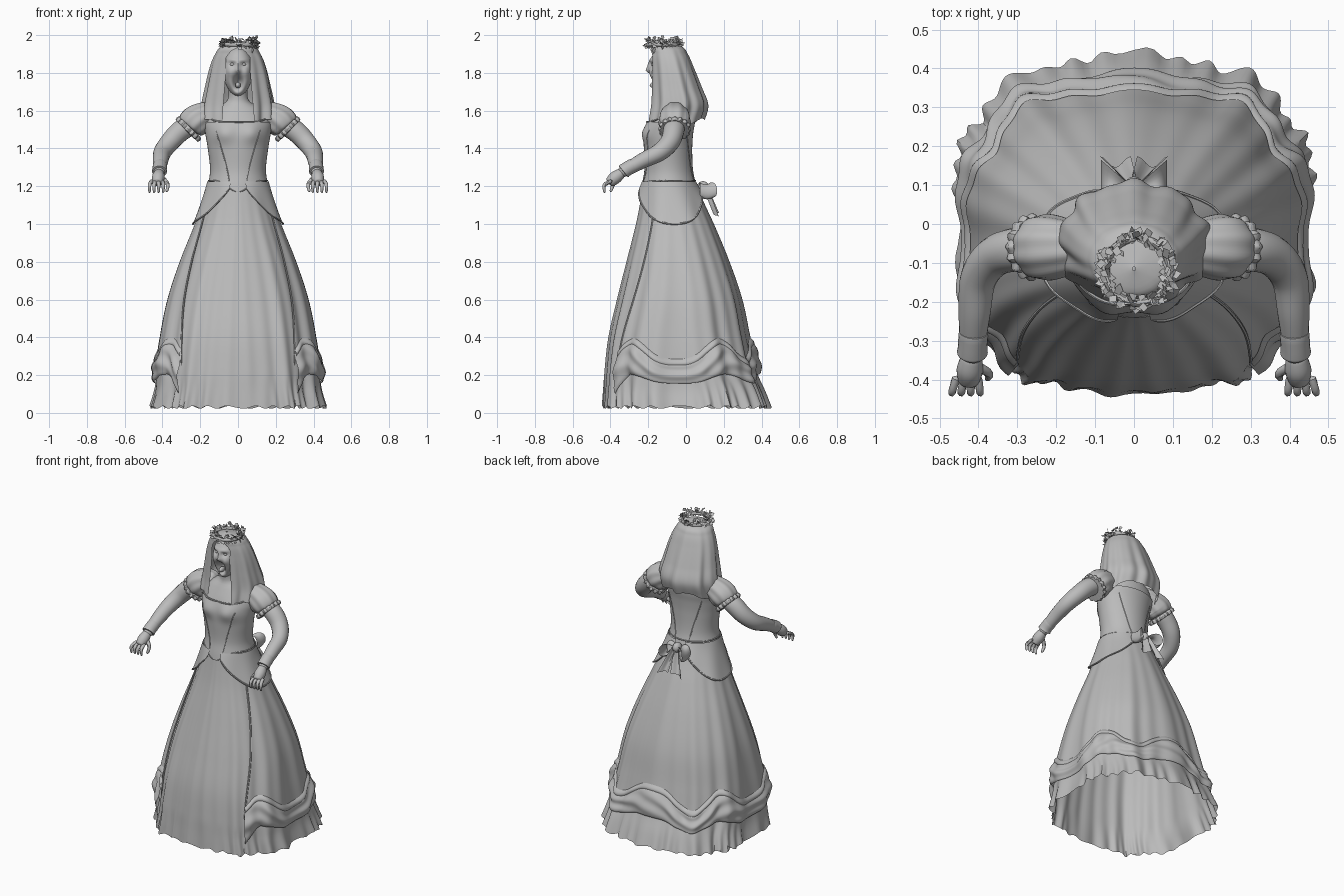
import bpy, bmesh, math, random
from math import sin, cos, pi, exp, radians
from mathutils import Vector

if "Cube" in bpy.data.objects:
    bpy.data.objects.remove(bpy.data.objects["Cube"])
random.seed(4)
SIDES = ((1, "left"), (-1, "right"))

grey = bpy.data.materials.new("plain grey")
grey.use_nodes = True
grey.diffuse_color = (0.5, 0.5, 0.5, 1)
grey.node_tree.nodes["Principled BSDF"].inputs["Base Color"].default_value = grey.diffuse_color
made = []


def finish(name, bm):
    bmesh.ops.remove_doubles(bm, verts=bm.verts, dist=0.00005)
    bmesh.ops.recalc_face_normals(bm, faces=bm.faces)
    mesh = bpy.data.meshes.new(name)
    bm.to_mesh(mesh)
    bm.free()
    mesh.materials.append(grey)
    obj = bpy.data.objects.new(name, mesh)
    bpy.context.collection.objects.link(obj)
    made.append(obj)


def surface(name, point, across, down):
    """Grid of quads from point(u, v), u and v running 0 to 1."""
    bm = bmesh.new()
    rows = [[bm.verts.new(point(i / across, j / down)) for i in range(across + 1)]
            for j in range(down + 1)]
    for a, b in zip(rows, rows[1:]):
        for i in range(across):
            bm.faces.new((a[i], a[i + 1], b[i + 1], b[i]))
    finish(name, bm)


def sample(rows, key):
    """Smooth interpolation through rows whose first item is the key."""
    key = min(max(key, rows[0][0]), rows[-1][0])
    k = next(i for i in range(len(rows) - 1) if key <= rows[i + 1][0])
    a, b = rows[k], rows[k + 1]
    before, after = rows[max(k - 1, 0)], rows[min(k + 2, len(rows) - 1)]
    span = b[0] - a[0]
    t = (key - a[0]) / span
    out = []
    for p, q, r, s in zip(before[1:], a[1:], b[1:], after[1:]):
        m = (r - p) / (b[0] - before[0]) * span
        n = (s - q) / (after[0] - a[0]) * span
        out.append(q + t * m + t * t * (3 * (r - q) - 2 * m - n) + t ** 3 * (2 * (q - r) + m + n))
    return out


def tube(name, stops, side=1, sides=12, steps=24, pleats=0, depth=0.0):
    """Round-ended sweep through (x, y, z, radius) stops."""
    rows = [(i / (len(stops) - 1), *s) for i, s in enumerate(stops)]

    def point(u, v):
        x, y, z, r = sample(rows, v)
        lo, hi = sample(rows, v - 0.02), sample(rows, v + 0.02)
        along = (Vector(hi[:3]) - Vector(lo[:3])).normalized()
        right = along.cross(Vector((0.3, 0.9, 0.2))).normalized()
        r *= max(0, 1 - abs(2 * v - 1) ** 14) ** 0.5 * (1 + depth * cos(pleats * 2 * pi * u))
        p = Vector((x, y, z)) + r * (cos(2 * pi * u) * right + sin(2 * pi * u) * along.cross(right))
        return Vector((p.x * side, p.y, p.z))
    surface(name, point, sides, steps)


def blob(name, place, size, sculpt=None):
    bm = bmesh.new()
    bmesh.ops.create_uvsphere(bm, u_segments=64, v_segments=48, radius=1)
    for v in bm.verts:
        v.co = Vector([c * s + p for c, s, p in zip(v.co, size, place)])
        if sculpt:
            v.co = sculpt(v.co)
    finish(name, bm)


def power(value, p):
    return math.copysign(abs(value) ** p, value)


# Figure cross-sections: height, half width, front, back
FIGURE = [(0.02, .465, -.44, .435), (0.12, .44, -.435, .4), (0.22, .43, -.43, .36),
          (0.4, .405, -.41, .32), (0.6, .365, -.365, .28), (0.8, .30, -.315, .215),
          (1.0, .22, -.265, .135), (1.1, .185, -.245, .09), (1.2, .155, -.228, .05),
          (1.28, .14, -.213, .03), (1.4, .152, -.215, .025), (1.48, .165, -.215, .03),
          (1.55, .17, -.195, .04), (1.61, .13, -.165, .03), (1.65, .06, -.145, -.03),
          (1.74, .05, -.15, -.04)]


def figure(angle, z, out=0.0, fold=1.0):
    """Point on the body or skirt, squarer towards the hem; angle runs from the back."""
    width, front, back = sample(FIGURE, z)
    low = min(max((1.2 - z) / 1.1, 0), 1)
    facing = cos(angle) < 0
    wave = fold * low * (0.010 * cos(10 * angle) + 0.006 * cos(22 * angle))
    wave -= fold * 0.02 * low * exp(-((abs(angle) - pi) / 0.06) ** 2)
    grow = out + wave
    x = (width + grow) * power(sin(angle), 1 - (.22 if facing else .27) * low)
    y = (front + back) / 2 + ((back - front) / 2 + grow) * power(cos(angle), 1 - (.42 if facing else .27) * low)
    if facing:
        x *= 1 - .07 * low * sin(2 * angle) ** 2
        y -= 0.02 * exp(-((abs(x) - .075) / .05) ** 2 - ((z - 1.48) / .05) ** 2)
    return Vector((x, y, z))


def piping(name, path, steps=24, radius=0.005):
    spots = [path(i / steps) for i in range(steps + 1)]
    tube(name, [(*p, radius) for p in spots], sides=6, steps=steps * 2)


def turn(u, half=pi):
    return (2 * u - 1) * half


# Underskirt with a ruffled hem
def underskirt(u, v):
    z = 1.22 - 1.19 * v
    frill = max(0, (0.2 - z) / 0.18)
    a = turn(u)
    p = figure(a, z, 0.009 * frill * sin(36 * a + 3 * sin(5 * a)) * min(1, 1.5 + cos(a)))
    p.z += 0.008 * frill * cos(31 * a + 1)
    return p


surface("underskirt", underskirt, 264, 50)


# Overskirt, open at the front, gathered into swags
def swag_top(a):
    return 0.32 + 0.055 * cos(6 * a)


def swag_low(a):
    return 0.18 + 0.025 * cos(6 * a) - 0.25 * max(0, abs(a) - 2.1)


def opening(z):
    return radians(142 - 22 * min(z / 1.1, 1))


def overskirt(u, v):
    bottom = swag_top(turn(u, opening(0.3))) - 0.02
    z = 1.2 + (bottom - 1.2) * v
    return figure(turn(u, opening(z)), z, 0.010)


def swag(u, v):
    a = turn(u, opening(0.25))
    z = swag_top(a) + (swag_low(a) - swag_top(a)) * v
    full = 0.8 + 0.2 * cos(6 * a)
    puff = 0.012 + 0.024 * sin(pi * v) ** .6 * full + 0.006 * sin(10 * v + 5 * sin(3 * a)) * sin(pi * v)
    return figure(a, z, puff)


surface("overskirt", overskirt, 160, 40)
surface("overskirt_swags", swag, 200, 24)
surface("swag_band", lambda u, v: figure(turn(u, opening(.3)), swag_top(turn(u, opening(.3))) + .02 - .045 * v,
                                         .012 + .012 * sin(pi * v)), 180, 8)
for side, word in SIDES:
    piping(word + "_overskirt_edge",
           lambda t: figure(side * opening(1.15 - .9 * t), 1.15 - .9 * t, .010), 24, .005)

# Torso, neck and fitted bodice with a pointed waist
surface("torso", lambda u, v: figure(turn(u), 1.74 - .54 * v), 64, 40)


def waist(a):
    return 1.23 - 0.06 * exp(-((abs(a) - pi) / 0.45) ** 2)


surface("bodice", lambda u, v: figure(turn(u), 1.54 + (waist(turn(u)) - 1.54) * v, .008, 0), 72, 24)
piping("waist_piping", lambda t: figure(turn(t), waist(turn(t)), .008, 0), 48, .004)
piping("neckline_trim", lambda t: figure(pi + turn(t, 1), 1.54 + .02 * (2 * t - 1) ** 4, .008), 24, .005)
for side, word in SIDES:
    for label, start, end in (("front", 2.4, 2.85), ("back", .75, .3)):
        piping(word + "_" + label + "_seam",
               lambda t: figure(side * (start + (end - start) * t), 1.5 - .28 * t, .008, 0), 16, .003)

    # Rounded hip flaps
    def hip_flap(u, v):
        edge = 1.19 - 0.19 * max(0, sin(pi * u)) ** 0.9
        z = 1.225 + (edge - 1.225) * v
        return figure(side * (2.9 - 2.7 * u), z, 0.014 + 0.008 * v + .004 * sin(22 * u) * v, 0)
    surface(word + "_hip_flap", hip_flap, 48, 14)
    piping(word + "_hip_flap_trim", lambda t: hip_flap(t, 1), 30, .005)

    # Puffed sleeves with frills
    tube(word + "_sleeve", [(.1, -.06, 1.59, .05), (.17, -.06, 1.575, .072), (.225, -.06, 1.545, .084),
                            (.26, -.06, 1.505, .075)], side, 60, 20, 9, .03)
    tube(word + "_sleeve_frill", [(.25, -.06, 1.515, .076), (.262, -.06, 1.503, .083),
                                  (.275, -.06, 1.49, .078)], side, 72, 8, 16, .06)

    # Arms, cuffs and clawing hands
    tube(word + "_arm", [(.22, -.06, 1.54, .055), (.3, -.065, 1.495, .056), (.36, -.085, 1.435, .052),
                         (.4, -.14, 1.38, .047), (.41, -.23, 1.335, .041), (.415, -.31, 1.29, .033),
                         (.418, -.36, 1.26, .026)], side, 20, 40)
    tube(word + "_cuff", [(.412, -.27, 1.315, .039), (.415, -.315, 1.29, .038), (.416, -.335, 1.275, .041)], side, 20, 12)
    tube(word + "_palm", [(.417, -.335, 1.275, .025), (.422, -.375, 1.245, .034), (.426, -.41, 1.215, .025)], side, 16)
    for k in range(4):
        x = .402 + .018 * k
        tip = x + .006 * (k - 1)
        tube(f"{word}_finger_{k + 1}", [(x, -.39, 1.23, .011), (tip, -.432, 1.205, .01),
                                        (tip, -.43, 1.163, .006)], side, 8, 14)
    tube(word + "_thumb", [(.402, -.365, 1.245, .013), (.373, -.385, 1.21, .011), (.378, -.4, 1.168, .007)], side, 8, 14)


# Head with a wide open mouth
def face(p):
    if p.y < -.12:
        def bump(x, z, w, h):
            return exp(-((abs(p.x) - x) / w) ** 2 - ((p.z - z) / h) ** 2)
        p.y += .014 * bump(.03, 1.845, .016, .012) - .008 * bump(.03, 1.868, .03, .01)
        p.y -= .015 * bump(0, 1.812, .013, .014) + .008 * bump(0, 1.84, .01, .025)
        p.y -= .009 * bump(.045, 1.805, .018, .022) + .016 * bump(0, 1.69, .03, .02)
        p.y += .06 * bump(0, 1.75, .024, .035)
    if p.z < 1.78:
        p.x *= 1 - 1.5 * (1.78 - p.z)
    return p


blob("head", (0, -.115, 1.805), (.08, .084, .13), face)
blob("tongue", (0, -.166, 1.735), (.014, .026, .016))
for side, word in SIDES:
    blob(word + "_eye", (.03 * side, -.174, 1.845), (.012, .009, .008))

# Veil, open around the face and draped over the shoulders
VEIL = [(1.48, .19, -.212, .06), (1.55, .192, -.208, .09), (1.63, .19, -.195, .11),
        (1.72, .173, -.19, .08), (1.83, .148, -.188, .038), (1.9, .12, -.188, .008),
        (1.94, .085, -.18, -.025), (1.96, .004, -.12, -.11)]


def veil(u, v):
    s = abs(2 * u - 1)
    z = 1.96 - (.42 + .01 * s + .022 * cos(9 * s + 2)) * v ** 1.3
    width, front, back = sample(VEIL, z)
    gap = (.064 + .08 * max(0, 1.8 - z)) * min(1, max(0, (1.93 - z) / .05)) ** .5
    a = turn(u, pi - math.asin(min(.85, gap / width)))
    fold = 1 + v * (.045 * cos(9 * a + .4) + .025 * sin(15 * a + 1))
    return Vector((width * fold * sin(a), (front + back) / 2 + (back - front) / 2 * fold * cos(a), z))


surface("veil", veil, 140, 60)

# Flower crown
tube("crown_band", [(.01 + .083 * sin(k * pi / 8), -.12 + .083 * cos(k * pi / 8), 1.95, .011)
                    for k in range(17)], steps=48, sides=8)
bm = bmesh.new()
for k in range(150):
    a = k * 2 * pi / 150
    root = Vector((.01 + .083 * sin(a), -.12 + .083 * cos(a), 1.952 + random.uniform(-.015, .025)))
    tip = Vector((sin(a) * random.uniform(-.6, 1), cos(a) * random.uniform(-.6, 1), random.uniform(-.4, .5)))
    tip = (tip + Vector([random.uniform(-.6, .6) for _ in range(3)])).normalized() * random.uniform(.02, .036)
    wide = tip.cross(Vector((random.random(), random.random(), 1))).normalized() * .013
    corners = [root, root + tip * .55 + wide, root + tip, root + tip * .55 - wide]
    for c in corners:
        c.z = min(c.z, 2)
    bm.faces.new([bm.verts.new(c) for c in corners])
finish("crown_flowers", bm)

# Bow at the back of the waist
blob("bow_knot", (0, .09, 1.195), (.026, .032, .032))
for side, word in SIDES:
    def loop(u, v):
        t = 2 * pi * u
        reach = .5 - .5 * cos(t)
        return Vector((side * (.01 + .075 * reach), .085 + .035 * reach + (v - .5) * (.03 + .06 * reach),
                       1.195 + .05 * sin(t) * reach ** .5 - .02 * reach - .012 * sin(pi * v)))
    surface(word + "_bow_loop", loop, 32, 6)
    surface(word + "_bow_tail", lambda u, v: Vector((
        side * (.008 + .04 * v + (u - .5) * (.03 + .05 * v)),
        .1 + .06 * v + .014 * cos(2 * pi * u), 1.2 - .14 * v - .02 * u * v)), 10, 12)

# Smooth shading with crisp folds
bpy.ops.object.select_all(action="DESELECT")
for obj in made:
    obj.select_set(True)
bpy.context.view_layer.objects.active = made[0]
bpy.ops.object.shade_smooth_by_angle(angle=radians(45))
